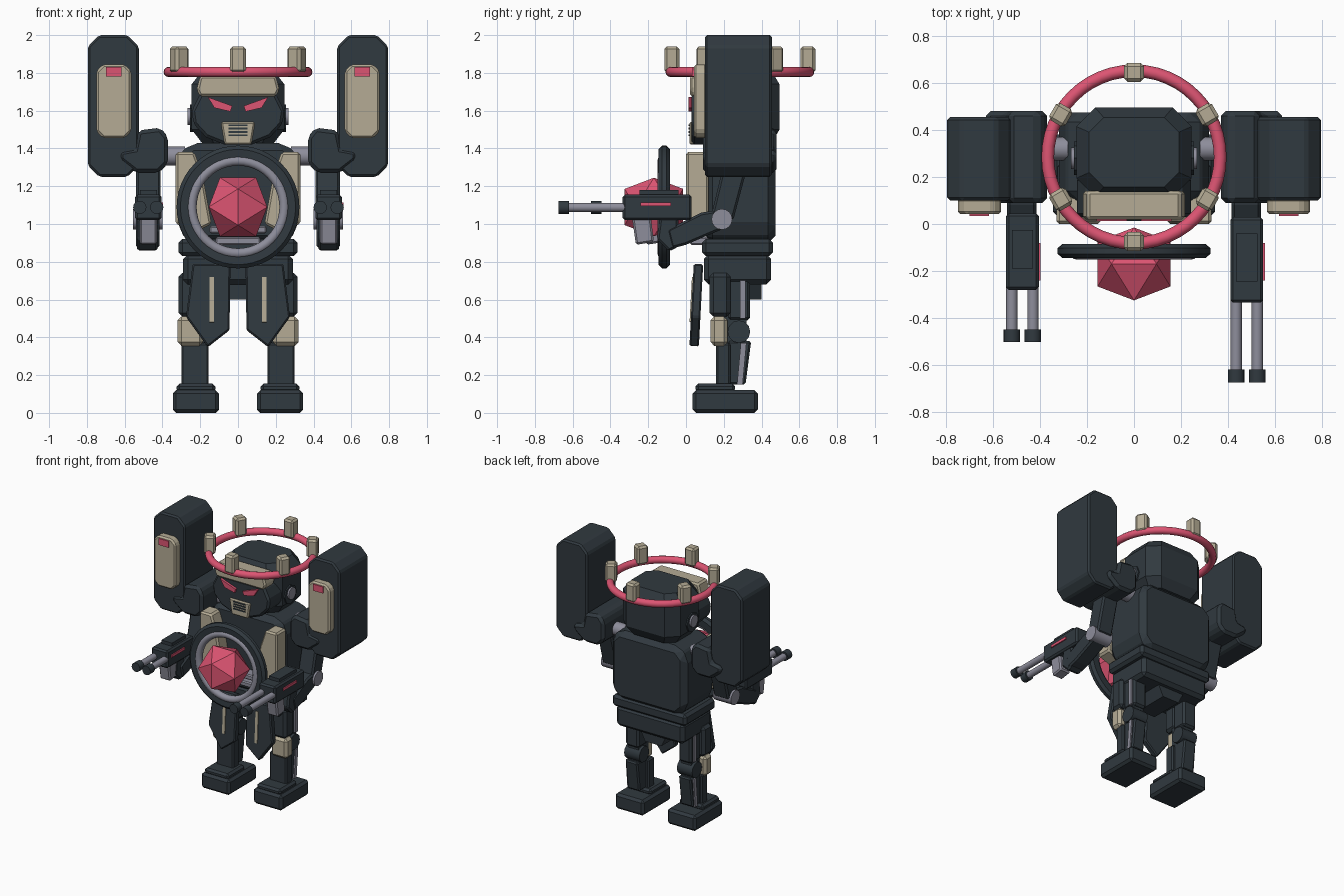
import bpy, bmesh, math
from mathutils import Vector, Matrix

if "Cube" in bpy.data.objects:
    bpy.data.objects.remove(bpy.data.objects["Cube"])


def material(name, rgb):
    m = bpy.data.materials.new(name)
    m.diffuse_color = (*rgb, 1)
    m.use_nodes = True
    m.node_tree.nodes["Principled BSDF"].inputs["Base Color"].default_value = m.diffuse_color
    return m


DARK = material("dark_steel", (0.030, 0.041, 0.050))
BEIGE = material("beige_plate", (0.46, 0.41, 0.30))
GREY = material("grey_metal", (0.27, 0.27, 0.33))
PINK = material("pink_glow", (0.72, 0.09, 0.17))


def finish(name, bm, mat, bevel=0, mirror=False, smooth=False):
    bmesh.ops.recalc_face_normals(bm, faces=bm.faces)
    me = bpy.data.meshes.new(name)
    bm.to_mesh(me)
    bm.free()
    me.materials.append(mat)
    ob = bpy.data.objects.new(name, me)
    bpy.context.collection.objects.link(ob)
    if smooth:
        bpy.ops.object.select_all(action='DESELECT')
        ob.select_set(True)
        bpy.context.view_layer.objects.active = ob
        bpy.ops.object.shade_smooth_by_angle(angle=math.radians(40))
    if bevel:
        b = ob.modifiers.new("Bevel", 'BEVEL')
        b.width, b.segments, b.limit_method = bevel, 1, 'ANGLE'
    if mirror:
        ob.modifiers.new("Mirror", 'MIRROR')
    return ob


def loft(name, loops, mat, **kw):
    """Skin closed loops of equal length and cap both ends."""
    bm = bmesh.new()
    rows = [[bm.verts.new(p) for p in loop] for loop in loops]
    n = len(rows[0])
    for a, b in zip(rows, rows[1:]):
        for i in range(n):
            bm.faces.new((a[i], a[(i + 1) % n], b[(i + 1) % n], b[i]))
    bm.faces.new(rows[0])
    bm.faces.new(rows[-1])
    return finish(name, bm, mat, **kw)


def prism(name, axis, pts, lo, hi, mat, **kw):
    """Extrude a profile along x (y,z points) or y (x,z points)."""
    put = (lambda p, d: (d, p[0], p[1])) if axis == 'x' else (lambda p, d: (p[0], d, p[1]))
    return loft(name, [[put(p, d) for p in pts] for d in (lo, hi)], mat, **kw)


def box(name, x, y, z, mat, **kw):
    pts = [(x[0], z[0]), (x[1], z[0]), (x[1], z[1]), (x[0], z[1])]
    return prism(name, 'y', pts, y[0], y[1], mat, **kw)


def octagon(x, z, c):
    return [(x[0] + c, z[0]), (x[1] - c, z[0]), (x[1], z[0] + c), (x[1], z[1] - c),
            (x[1] - c, z[1]), (x[0] + c, z[1]), (x[0], z[1] - c), (x[0], z[0] + c)]


def rod(name, p, q, r, mat, segs=16, **kw):
    p, q = Vector(p), Vector(q)
    bm = bmesh.new()
    rot = (q - p).to_track_quat('Z', 'Y').to_matrix().to_4x4()
    bmesh.ops.create_cone(bm, cap_ends=True, segments=segs, radius1=r, radius2=r,
                          depth=(q - p).length, matrix=Matrix.Translation((p + q) / 2) @ rot)
    return finish(name, bm, mat, smooth=True, **kw)


def ring(name, centre, axis, profile, mat, segs=48, smooth=True):
    """Revolve a closed (radius, height) profile around the z or y axis."""
    bm = bmesh.new()
    rows = []
    for i in range(segs):
        c, s = math.cos(math.tau * i / segs), math.sin(math.tau * i / segs)
        rows.append([bm.verts.new(Vector(centre) + Vector((r * c, r * s, h) if axis == 'z'
                                                          else (r * c, h, r * s))) for r, h in profile])
    n = len(profile)
    for i in range(segs):
        a, b = rows[i], rows[(i + 1) % segs]
        for j in range(n):
            bm.faces.new((a[j], a[(j + 1) % n], b[(j + 1) % n], b[j]))
    return finish(name, bm, mat, smooth=smooth)


def round_profile(major, minor, n=12):
    return [(major + minor * math.cos(math.tau * i / n), minor * math.sin(math.tau * i / n))
            for i in range(n)]


M = dict(mirror=True)

# Halo with six blocks
ring("halo", (0, 0.285, 1.805), 'z', round_profile(0.367, 0.027), PINK)
for k in range(6):
    ob = box(f"halo_block_{k + 1}", (0.32, 0.40), (-0.042, 0.042), (1.80, 1.94), BEIGE, bevel=0.014)
    ob.location = (0, 0.285, 0)
    ob.rotation_euler.z = math.radians(30 + 60 * k)

# Head
head_plan = octagon((-0.245, 0.245), (-0.19, 0.19), 0.08)
loft("head", [[(x * s, 0.305 + y * s, z) for x, y in head_plan]
              for z, s in ((1.43, 0.78), (1.50, 1), (1.74, 1), (1.81, 0.78))], DARK)
rod("neck", (0, 0.29, 1.34), (0, 0.29, 1.46), 0.13, DARK)
rod("ear_collar", (0.2, 0.28, 1.56), (0.255, 0.28, 1.56), 0.072, DARK, segs=8, **M)
rod("ear_disc", (0.2, 0.28, 1.57), (0.268, 0.28, 1.57), 0.045, GREY, **M)
face = [(0.20, 1.69), (0.245, 1.60), (0.235, 1.53), (0.17, 1.46), (0.07, 1.42)]
prism("face", 'y', face + [(-x, z) for x, z in reversed(face)], 0.03, 0.2, DARK, bevel=0.015)
brow = [(0.20, 1.785), (0.22, 1.71), (0.20, 1.675)]
prism("brow", 'y', brow + [(-x, z) for x, z in reversed(brow)], 0.02, 0.14, BEIGE, bevel=0.012)
prism("eye", 'y', [(0.03, 1.625), (0.16, 1.672), (0.125, 1.615), (0.04, 1.595)], 0.012, 0.04, PINK, **M)
prism("mouth_plate", 'y', [(0.09, 1.54), (0.07, 1.42), (-0.07, 1.42), (-0.09, 1.54)],
      0.018, 0.1, BEIGE, bevel=0.008)
for k in range(4):
    z = 1.465 + 0.018 * k
    box(f"mouth_slot_{k + 1}", (-0.05, 0.05), (0.013, 0.02), (z, z + 0.009), DARK)

# Torso and waist
prism("torso", 'y', octagon((-0.32, 0.32), (0.9, 1.43), 0.07), 0.1, 0.475, DARK, bevel=0.04)
box("belt", (-0.315, 0.315), (0.085, 0.46), (0.83, 0.92), DARK, bevel=0.02)
box("pelvis", (-0.29, 0.29), (0.095, 0.45), (0.68, 0.84), DARK, bevel=0.025)
prism("crotch", 'y', [(-0.12, 0.7), (-0.07, 0.6), (0.07, 0.6), (0.12, 0.7)], 0.14, 0.4, DARK)
prism("chest_panel", 'y', [(0.33, 1.38), (0.23, 1.38), (0.185, 1.25), (0.14, 1.0), (0.22, 0.96),
                           (0.33, 1.0)], 0.0, 0.12, BEIGE, bevel=0.012, **M)
for k, w in enumerate((0.12, 0.15)):
    box(f"belly_bar_{k + 1}", (-w, w), (0.02, 0.12), (0.89 + 0.06 * k, 0.93 + 0.06 * k), GREY, bevel=0.008)

# Chest ring and crystal
C = (0, -0.115, 1.09)
ring("chest_ring", C, 'y', [(0.25, -0.025), (0.305, -0.03), (0.325, -0.012), (0.325, 0.012),
                            (0.305, 0.03), (0.25, 0.025)], DARK)
ring("chest_ring_trim", (0, -0.125, 1.09), 'y', round_profile(0.245, 0.026), GREY)
bm = bmesh.new()
g, s = 0.155, 0.155 / 1.618
for a in (-s, s):
    for b in (-g, g):
        for v in ((a, 0, b), (b, a, 0), (0, b, a)):
            bm.verts.new(Vector(v) + Vector((0, -0.17, 1.09)))
bmesh.ops.convex_hull(bm, input=bm.verts)
finish("crystal", bm, PINK)

# Shoulders and shields
rod("shoulder_axle", (0.28, 0.32, 1.36), (0.42, 0.32, 1.36), 0.05, GREY, **M)
prism("shoulder", 'y', [(0.37, 1.32), (0.37, 1.46), (0.41, 1.51), (0.53, 1.495), (0.55, 1.40), (0.63, 1.385),
                        (0.63, 1.34), (0.54, 1.27), (0.42, 1.27)], 0.09, 0.48, DARK, bevel=0.02, **M)
prism("shield", 'y', octagon((0.525, 0.795), (1.25, 2.0), 0.06), 0.1, 0.455, DARK, bevel=0.012, **M)
prism("shield_panel", 'y', octagon((0.565, 0.75), (1.455, 1.845), 0.035), 0.042, 0.11, BEIGE,
      bevel=0.012, **M)
box("shield_light", (0.617, 0.70), (0.033, 0.05), (1.78, 1.83), PINK, **M)

# Arms
prism("upper_arm", 'x', [(0.20, 1.32), (0.33, 1.32), (0.25, 1.02), (0.13, 1.03)], 0.41, 0.54, DARK,
      bevel=0.012, **M)
rod("elbow", (0.40, 0.19, 1.025), (0.555, 0.19, 1.025), 0.055, GREY, **M)
prism("forearm", 'x', [(0.20, 1.08), (0.08, 1.06), (-0.10, 0.97), (-0.075, 0.87), (0.0, 0.89), (0.21, 0.98)],
      0.415, 0.54, DARK, bevel=0.012, **M)
prism("hand", 'x', [(-0.04, 1.05), (-0.14, 1.03), (-0.155, 0.92), (-0.09, 0.855), (-0.04, 0.88)],
      0.425, 0.535, DARK, bevel=0.012, **M)

# Twin barrel guns
for side, cx, front, rear, muzzle in (("right", 0.48, -0.335, 0.03, -0.675),
                                      ("left", -0.475, -0.28, 0.045, -0.503)):
    box(f"{side}_gun_body", (cx - 0.07, cx + 0.07), (front, rear), (1.02, 1.155), DARK, bevel=0.012)
    box(f"{side}_gun_rail", (cx - 0.045, cx + 0.045), (front + 0.09, rear - 0.07), (1.15, 1.18), DARK)
    box(f"{side}_gun_light", (cx + 0.069, cx + 0.078), (-0.24, -0.08), (1.095, 1.115), PINK)
    prism(f"{side}_gun_magazine", 'x', [(front + 0.05, 1.03), (front + 0.15, 1.03), (front + 0.165, 0.905),
                                        (front + 0.07, 0.89)], cx - 0.045, cx + 0.045, GREY, bevel=0.01)
    for k, dx in enumerate((-0.045, 0.045)):
        x = cx + dx
        rod(f"{side}_barrel_{k + 1}", (x, front + 0.02, 1.088), (x, muzzle + 0.01, 1.088), 0.024, GREY)
        rod(f"{side}_muzzle_{k + 1}", (x, muzzle + 0.055, 1.088), (x, muzzle, 1.088), 0.035, DARK)

# Hanging skirt plates with stripes, tilted back at the top
bm_tilt = Matrix.Rotation(math.radians(-3), 4, 'X')
plate = [(0.04, 0.79), (0.24, 0.79), (0.275, 0.51), (0.16, 0.35), (0.045, 0.44)]
for name, pts, y0, y1, mat, bev in (
        ("skirt_plate", plate, 0.0, 0.05, DARK, 0.008),
        ("skirt_stripe", [(0.127, 0.48), (0.15, 0.48), (0.15, 0.72), (0.127, 0.72)], -0.006, 0.003, BEIGE, 0)):
    ob = prism(name, 'y', [(x, z - 0.35) for x, z in pts], y0, y1, mat, bevel=bev, **M)
    ob.matrix_world = Matrix.Translation((0, 0.018, 0.35)) @ bm_tilt

# Legs
box("thigh", (0.17, 0.315), (0.125, 0.235), (0.51, 0.74), DARK, bevel=0.02, **M)
box("thigh_core", (0.17, 0.28), (0.22, 0.34), (0.49, 0.73), DARK, bevel=0.015, **M)
box("thigh_strip", (0.27, 0.29), (0.285, 0.315), (0.5, 0.7), GREY, **M)
rod("knee_joint", (0.16, 0.28, 0.43), (0.29, 0.28, 0.43), 0.06, DARK, segs=12, **M)
box("knee_core", (0.18, 0.27), (0.2, 0.32), (0.36, 0.52), DARK, **M)
box("knee_pad", (0.185, 0.32), (0.13, 0.22), (0.355, 0.51), BEIGE, bevel=0.02, **M)
box("shin", (0.155, 0.30), (0.16, 0.235), (0.14, 0.37), DARK, bevel=0.01, **M)
prism("calf", 'x', [(0.22, 0.38), (0.345, 0.38), (0.315, 0.15), (0.22, 0.15)], 0.175, 0.28, DARK,
      bevel=0.01, **M)
prism("calf_strip", 'x', [(0.29, 0.37), (0.32, 0.37), (0.30, 0.15), (0.27, 0.15)], 0.27, 0.29, GREY, **M)
box("foot_upper", (0.12, 0.325), (0.05, 0.26), (0.11, 0.155), DARK, bevel=0.015, **M)
box("foot", (0.10, 0.345), (0.035, 0.38), (0.0, 0.12), DARK, bevel=0.018, **M)
